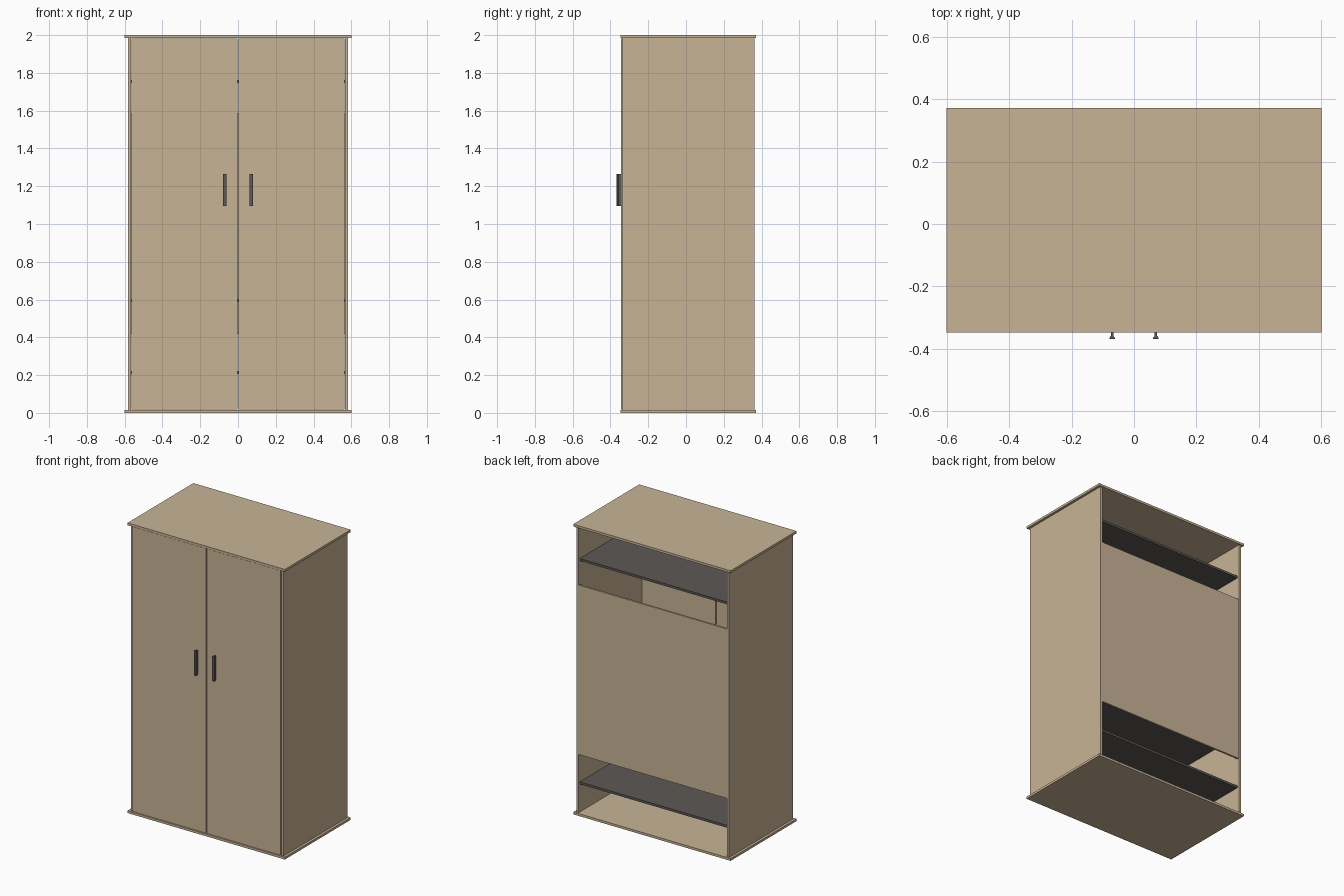
import bpy, bmesh

if "Cube" in bpy.data.objects:
    bpy.data.objects.remove(bpy.data.objects["Cube"])


def material(name, rgb):
    m = bpy.data.materials.new(name)
    m.diffuse_color = (*rgb, 1)
    m.use_nodes = True
    m.node_tree.nodes["Principled BSDF"].inputs["Base Color"].default_value = m.diffuse_color
    return m


WOOD = material("pale wood", (0.58, 0.455, 0.305))
DARK = material("dark grey", (0.107, 0.098, 0.091))


def finish(name, bm, mat):
    bmesh.ops.recalc_face_normals(bm, faces=bm.faces)
    me = bpy.data.meshes.new(name)
    bm.to_mesh(me)
    bm.free()
    me.materials.append(mat)
    ob = bpy.data.objects.new(name, me)
    bpy.context.collection.objects.link(ob)
    return ob


def box(name, x, y, z, mat):
    """Box from (min, max) ranges on each axis."""
    bm = bmesh.new()
    bmesh.ops.create_cube(bm, size=1)
    for v in bm.verts:
        v.co = [r[0] if c < 0 else r[1] for c, r in zip(v.co, (x, y, z))]
    return finish(name, bm, mat)


def handle(name, cx):
    """T-shaped bar handle extruded upward."""
    half = [(0.004, -0.342), (0.004, -0.358), (0.0085, -0.364), (0.0085, -0.369)]
    pts = half + [(-x, y) for x, y in reversed(half)]
    bm = bmesh.new()
    face = bm.faces.new([bm.verts.new((cx + x, y, 1.095)) for x, y in pts])
    ext = bmesh.ops.extrude_face_region(bm, geom=[face])
    up = [g for g in ext["geom"] if isinstance(g, bmesh.types.BMVert)]
    bmesh.ops.translate(bm, verts=up, vec=(0, 0, 0.17))
    return finish(name, bm, DARK)


# Top and bottom boards overhang the carcass
box("bottom_board", (-0.6, 0.6), (-0.347, 0.371), (0, 0.016), WOOD)
box("top_board", (-0.6, 0.6), (-0.347, 0.371), (1.984, 2), WOOD)

# Side panels, inset doors and handles, mirrored left and right
for side, s in (("left", -1), ("right", 1)):
    box(side + "_side_panel", sorted((s * 0.567, s * 0.583)),
        (-0.335, 0.362), (0.016, 1.984), WOOD)
    box(side + "_door", sorted((s * 0.003, s * 0.565)),
        (-0.343, -0.328), (0.019, 1.981), WOOD)
    handle(side + "_handle", s * 0.07)

# Back panel, open above and below
box("back_panel", (-0.567, 0.567), (0.347, 0.36), (0.417, 1.585), WOOD)

# Dark shelves
for i, z in enumerate((0.215, 0.595, 1.755)):
    box(f"shelf_{i + 1}", (-0.567, 0.567), (-0.32, 0.346),
        (z - 0.008, z + 0.008), DARK)
